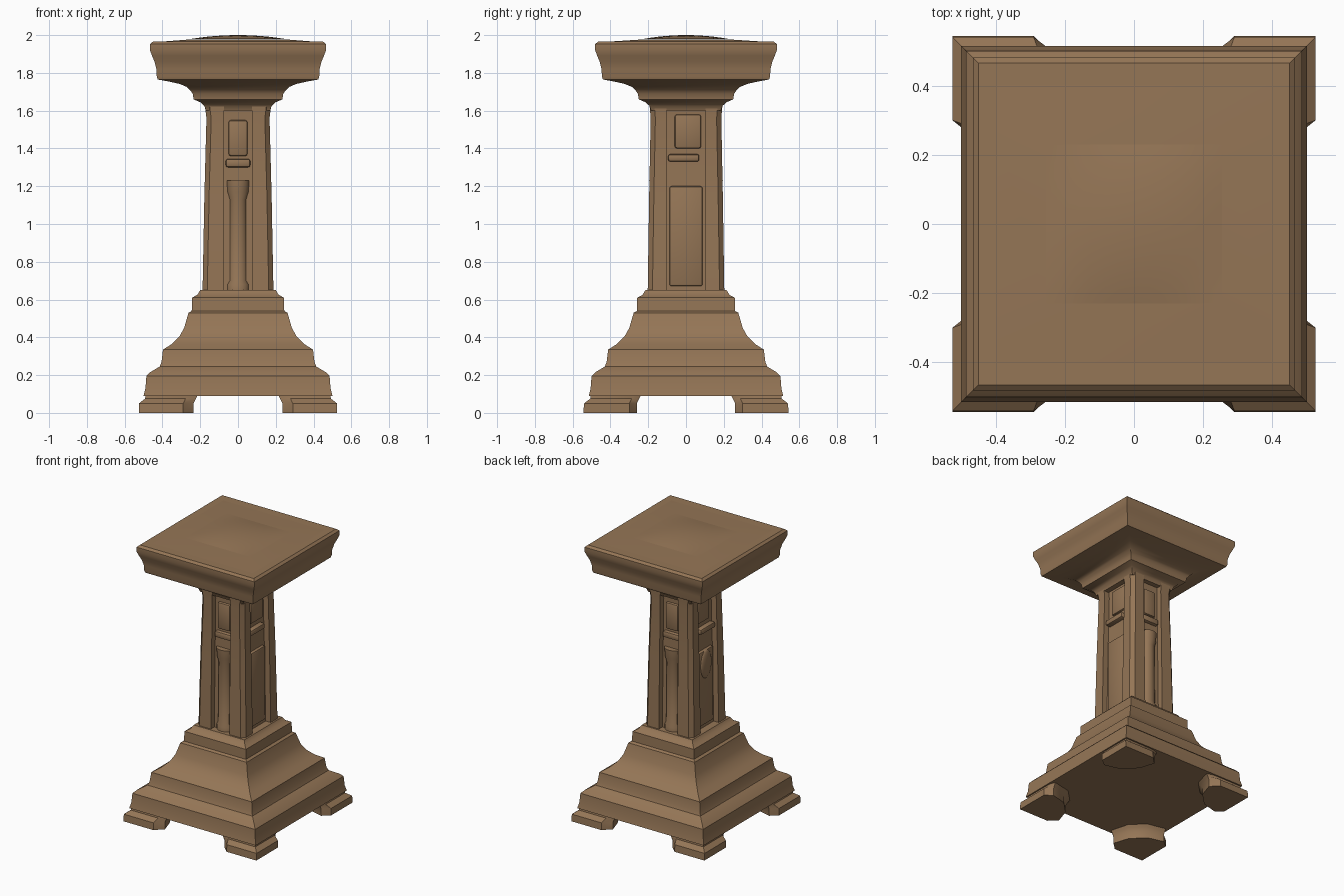
import bpy, bmesh, math
from mathutils import Matrix

cube = bpy.data.objects.get("Cube")
if cube:
    bpy.data.objects.remove(cube, do_unlink=True)

stone = bpy.data.materials.new("brown stone")
stone.use_nodes = True
BROWN = (0.30, 0.18, 0.093, 1)
stone.diffuse_color = BROWN
bsdf = stone.node_tree.nodes["Principled BSDF"]
bsdf.inputs["Base Color"].default_value = BROWN
bsdf.inputs["Roughness"].default_value = 0.9


def finish(name, bm, angle=35):
    bmesh.ops.recalc_face_normals(bm, faces=bm.faces)
    mesh = bpy.data.meshes.new(name)
    bm.to_mesh(mesh)
    bm.free()
    mesh.materials.append(stone)
    obj = bpy.data.objects.new(name, mesh)
    bpy.context.collection.objects.link(obj)
    bpy.ops.object.select_all(action="DESELECT")
    obj.select_set(True)
    bpy.context.view_layer.objects.active = obj
    bpy.ops.object.shade_smooth_by_angle(angle=math.radians(angle))
    return obj


def loft(name, rings, angle=35):
    """Skin a stack of closed rings and cap both ends."""
    bm = bmesh.new()
    rows = [[bm.verts.new(p) for p in ring] for ring in rings]
    n = len(rows[0])
    for low, high in zip(rows, rows[1:]):
        for i in range(n):
            j = (i + 1) % n
            bm.faces.new((low[i], low[j], high[j], high[i]))
    bm.faces.new(rows[0][::-1])
    bm.faces.new(rows[-1])
    return finish(name, bm, angle)


def rect(x, y, z):
    return [(x, -y, z), (x, y, z), (-x, y, z), (-x, -y, z)]


def square_moulding(name, profile, extra=0.015):
    return loft(name, [rect(r, r + extra, z) for r, z in profile])


def box(name, x0, x1, y0, y1, z0, z1, bevel=0.012):
    bm = bmesh.new()
    bmesh.ops.create_cube(bm, size=1, matrix=Matrix.Translation(
        ((x0 + x1) / 2, (y0 + y1) / 2, (z0 + z1) / 2))
        @ Matrix.Diagonal((x1 - x0, y1 - y0, z1 - z0, 1)))
    bmesh.ops.bevel(bm, geom=bm.edges[:], offset=bevel, segments=2,
                    affect="EDGES", profile=0.5)
    return finish(name, bm)


# Stepped base with a swept middle
square_moulding("base", [
    (0.50, 0.09), (0.49, 0.13), (0.485, 0.195), (0.465, 0.215), (0.415, 0.245),
    (0.405, 0.27), (0.397, 0.335), (0.35, 0.365), (0.31, 0.405), (0.285, 0.45),
    (0.262, 0.53), (0.245, 0.54), (0.243, 0.61), (0.215, 0.625), (0.20, 0.65)])

# Four splayed feet
OUTLINE = [(0.525, 0.30), (0.525, 0.543), (0.29, 0.543), (0.235, 0.49),
           (0.27, 0.38), (0.36, 0.29), (0.475, 0.26)]
for side, sx in (("left", 1), ("right", -1)):
    for end, sy in (("front", -1), ("back", 1)):
        rings = []
        for z, limit, grow in ((0, 0.53, 0), (0.05, 0.525, 0),
                               (0.075, 0.492, 0.012), (0.12, 0.485, 0.035)):
            rings.append([(sx * (min(x, limit) - (grow if x < 0.4 else 0)),
                           sy * (min(y, limit + 0.015) - (grow if y < 0.4 else 0)), z)
                          for x, y in OUTLINE])
        loft(f"{end}_{side}_foot", rings)


# Tapered shaft with chamfered corners and a sunken panel on each face
def shaft_ring(a, b, z, wide_front=0.073, wide_side=0.102, depth=0.04, c=0.025):
    quarter = [(a - depth, wide_side), (a, wide_side), (a, b - c),
               (a - c, b), (wide_front, b), (wide_front, b - depth)]
    back = quarter[::-1]
    pts = quarter + [(-x, y) for x, y in back]
    pts += [(-x, -y) for x, y in quarter] + [(x, -y) for x, y in back]
    return [(x, y, z) for x, y in pts]


loft("shaft", [shaft_ring(0.188, 0.203, 0.63), shaft_ring(0.178, 0.195, 1.15),
               shaft_ring(0.167, 0.187, 1.56), shaft_ring(0.176, 0.193, 1.63)], 30)

# Panel ornaments on front and back: half column, bracket and upper relief
for end, s in (("front", -1), ("back", 1)):
    rings = []
    for r, z in ((0.06, 0.64), (0.06, 0.68), (0.05, 0.70), (0.046, 1.13),
                 (0.058, 1.17), (0.062, 1.23)):
        rings.append([(r * math.cos(k * math.tau / 16),
                       s * 0.142 + 0.85 * r * math.sin(k * math.tau / 16), z)
                      for k in range(16)])
    loft(f"{end}_half_column", rings, 50)
    ys = sorted((s * 0.13, s * 0.177))
    box(f"{end}_bracket", -0.065, 0.065, *ys, 1.30, 1.345)
    ys = sorted((s * 0.12, s * 0.165))
    box(f"{end}_upper_relief", -0.05, 0.05, *ys, 1.36, 1.55)

# Panel ornaments on the sides: lower plate, small ledge and upper relief
for side, s in (("left", 1), ("right", -1)):
    xs = sorted((s * 0.11, s * 0.158))
    box(f"{side}_lower_plate", *xs, -0.088, 0.088, 0.67, 1.20)
    xs = sorted((s * 0.11, s * 0.168))
    box(f"{side}_ledge", *xs, -0.095, 0.07, 1.33, 1.37)
    xs = sorted((s * 0.11, s * 0.146))
    box(f"{side}_upper_relief", *xs, -0.06, 0.08, 1.40, 1.58)

# Oval medallion on one side
bm = bmesh.new()
bmesh.ops.create_uvsphere(bm, u_segments=20, v_segments=12, radius=1,
                          matrix=Matrix.Translation((-0.155, 0, 1.10))
                          @ Matrix.Diagonal((0.02, 0.062, 0.1, 1)))
finish("right_medallion", bm, 60)

# Flared capital and overhanging slab
square_moulding("capital", [
    (0.17, 1.60), (0.178, 1.625), (0.20, 1.645), (0.235, 1.66), (0.24, 1.69),
    (0.25, 1.705), (0.27, 1.725), (0.31, 1.742), (0.37, 1.755), (0.425, 1.765),
    (0.43, 1.78), (0.432, 1.82), (0.442, 1.86), (0.455, 1.89), (0.466, 1.92),
    (0.466, 1.952), (0.45, 1.966)])

# Shallow raised top with a gently domed centre
loft("top_surface", [rect(0.45, 0.465, 1.962), rect(0.255, 0.23, 1.977)])
bm = bmesh.new()
bmesh.ops.create_grid(bm, x_segments=12, y_segments=12, size=1)
for v in bm.verts:
    u, w = v.co.x, v.co.y
    v.co = (0.255 * u, 0.23 * w, 1.979 + 0.021 * (1 - u * u) * (1 - w * w))
finish("top_dome", bm, 60)
